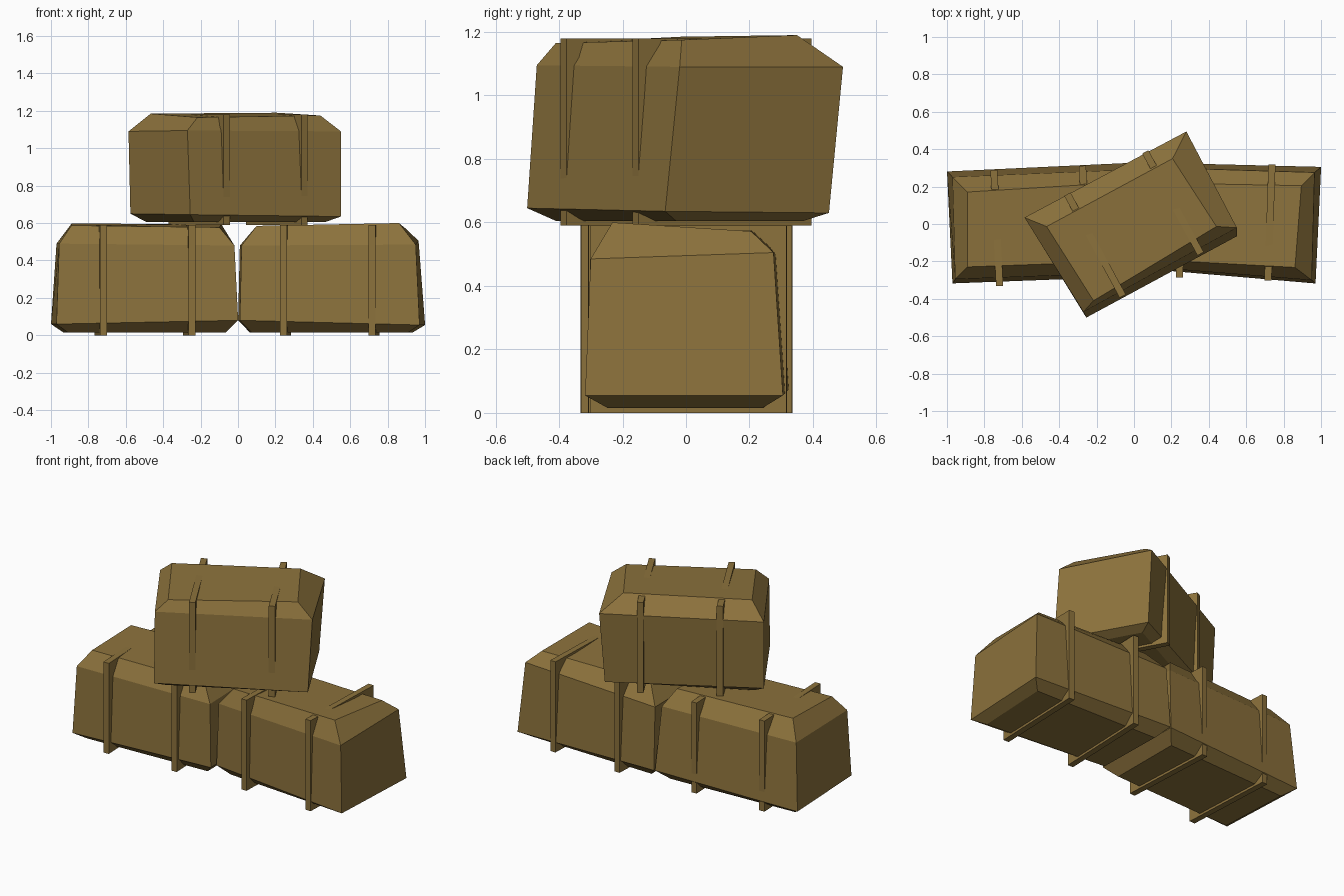
import bpy, bmesh, math
from mathutils import Matrix

if "Cube" in bpy.data.objects:
    bpy.data.objects.remove(bpy.data.objects["Cube"])

straw = bpy.data.materials.new("straw_brown")
straw.diffuse_color = (0.262, 0.168, 0.045, 1)
straw.use_nodes = True
straw.node_tree.nodes["Principled BSDF"].inputs["Base Color"].default_value = straw.diffuse_color


def add_object(name, bm, matrix):
    bmesh.ops.recalc_face_normals(bm, faces=bm.faces)
    mesh = bpy.data.meshes.new(name)
    bm.to_mesh(mesh)
    bm.free()
    mesh.materials.append(straw)
    ob = bpy.data.objects.new(name, mesh)
    ob.matrix_world = matrix
    bpy.context.collection.objects.link(ob)


def bale(name, centre, turn, low, high, top):
    """Lumpy chamfered block lofted through four rings, plus two straps."""
    place = Matrix.Translation(centre) @ Matrix.Rotation(math.radians(turn), 4, 'Z')
    base = [(x * 0.87, y * 0.78, 0.015) for x, y, z in low]
    bm = bmesh.new()
    rings = [[bm.verts.new(p) for p in ring] for ring in (base, low, high, top)]
    for a, b in zip(rings, rings[1:]):
        for i in range(4):
            j = (i + 1) % 4
            bm.faces.new((a[i], a[j], b[j], b[i]))
    bm.faces.new(rings[0][::-1])
    bm.faces.new(rings[-1])
    add_object(name, bm, place)
    # straps stand square and poke out past the chamfers
    for side, x in (("left", -0.237), ("right", 0.237)):
        bm = bmesh.new()
        bmesh.ops.create_cube(bm, size=1, matrix=Matrix.Translation((x, 0, 0.295))
                              @ Matrix.Diagonal((0.038, 0.62, 0.59, 1)))
        add_object(f"{name}_{side}_strap", bm, place)


# ring corners run front-left, front-right, back-right, back-left
bale("left_bale", (-0.497, -0.01, 0), 2.8,
     [(-.488, -.284, .06), (.484, -.295, .08), (.507, .313, .08), (-.488, .315, .06)],
     [(-.472, -.262, .49), (.465, -.274, .48), (.482, .277, .49), (-.46, .284, .49)],
     [(-.404, -.20, .587), (.388, -.21, .577), (.418, .21, .595), (-.384, .20, .597)])

bale("right_bale", (0.49, 0.016, 0), -2,
     [(-.471, -.268, .08), (.492, -.317, .055), (.50, .307, .055), (-.50, .297, .08)],
     [(-.462, -.258, .48), (.471, -.30, .485), (.466, .276, .505), (-.49, .272, .48)],
     [(-.383, -.22, .585), (.379, -.235, .60), (.398, .203, .572), (-.397, .19, .585)])

bale("top_bale", (0, 0, 0.59), 28.5,
     [(-.463, -.318, .055), (.452, -.32, .045), (.452, .267, .04), (-.496, .292, .06)],
     [(-.462, -.284, .505), (.474, -.28, .50), (.482, .301, .50), (-.498, .31, .50)],
     [(-.386, -.257, .575), (.381, -.222, .585), (.348, .209, .60), (-.417, .211, .595)])
